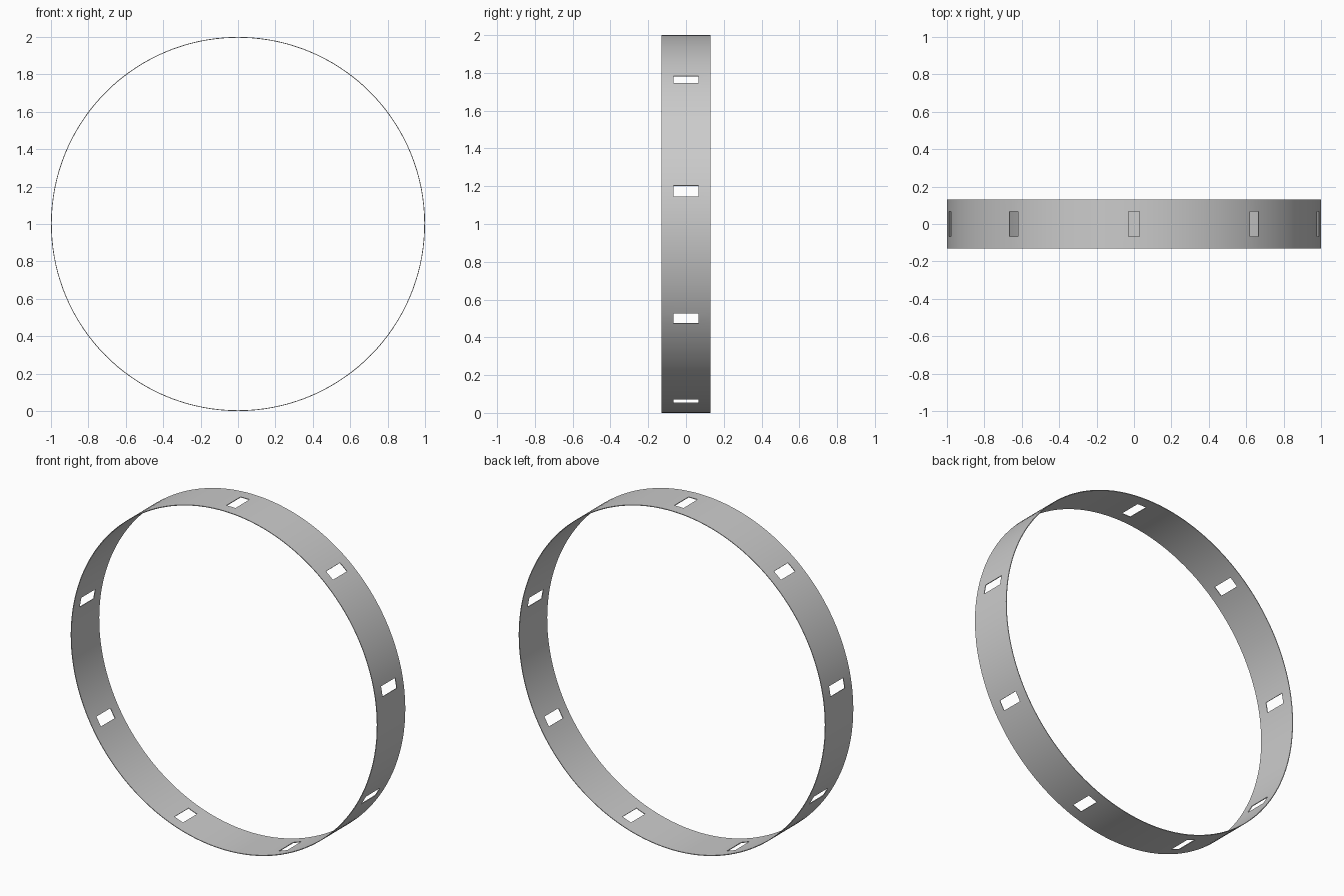
import bpy, bmesh, math

if "Cube" in bpy.data.objects:
    bpy.data.objects.remove(bpy.data.objects["Cube"])

R, THICK = 1.0, 0.004
HOLES = 9
HALF_HOLE = math.degrees(0.0297)          # half the window's arc
ROWS = [-0.13, -0.066, 0.066, 0.13]       # rim, window edges, rim
FILL = 14                                 # segments between windows

# Angles round the ring, flagged where a segment belongs to a window
angles, is_hole = [], []
step = 360 / HOLES
for i in range(HOLES):
    c = 90 + i * step
    angles += [c - HALF_HOLE, c]
    is_hole += [True, True]
    for k in range(FILL):
        angles.append(c + HALF_HOLE + (step - 2 * HALF_HOLE) * k / FILL)
        is_hole.append(False)

# Band surface with the windows left open
bm = bmesh.new()
rings = []
for a in angles:
    t = math.radians(a)
    rings.append([bm.verts.new((R * math.cos(t), y, R + R * math.sin(t))) for y in ROWS])
n = len(rings)
for i in range(n):
    p, q = rings[i], rings[(i + 1) % n]
    for j in range(3):
        if not (j == 1 and is_hole[i]):
            bm.faces.new((p[j], p[j + 1], q[j + 1], q[j]))
loose = [v for v in bm.verts if not v.link_faces]
bmesh.ops.delete(bm, geom=loose, context='VERTS')

# Make normals face outward
bm.normal_update()
f = bm.faces[:][0]
m = f.calc_center_median()
if f.normal.x * m.x + f.normal.z * (m.z - R) < 0:
    bmesh.ops.reverse_faces(bm, faces=bm.faces[:])

mesh = bpy.data.meshes.new("slotted_ring")
bm.to_mesh(mesh)
bm.free()
ring = bpy.data.objects.new("slotted_ring", mesh)
bpy.context.collection.objects.link(ring)

# Thin sheet thickness, grown inward
solid = ring.modifiers.new("thickness", 'SOLIDIFY')
solid.thickness = THICK
solid.offset = -1

bpy.context.view_layer.objects.active = ring
ring.select_set(True)
bpy.ops.object.modifier_apply(modifier=solid.name)
bpy.ops.object.shade_smooth_by_angle(angle=math.radians(30))
